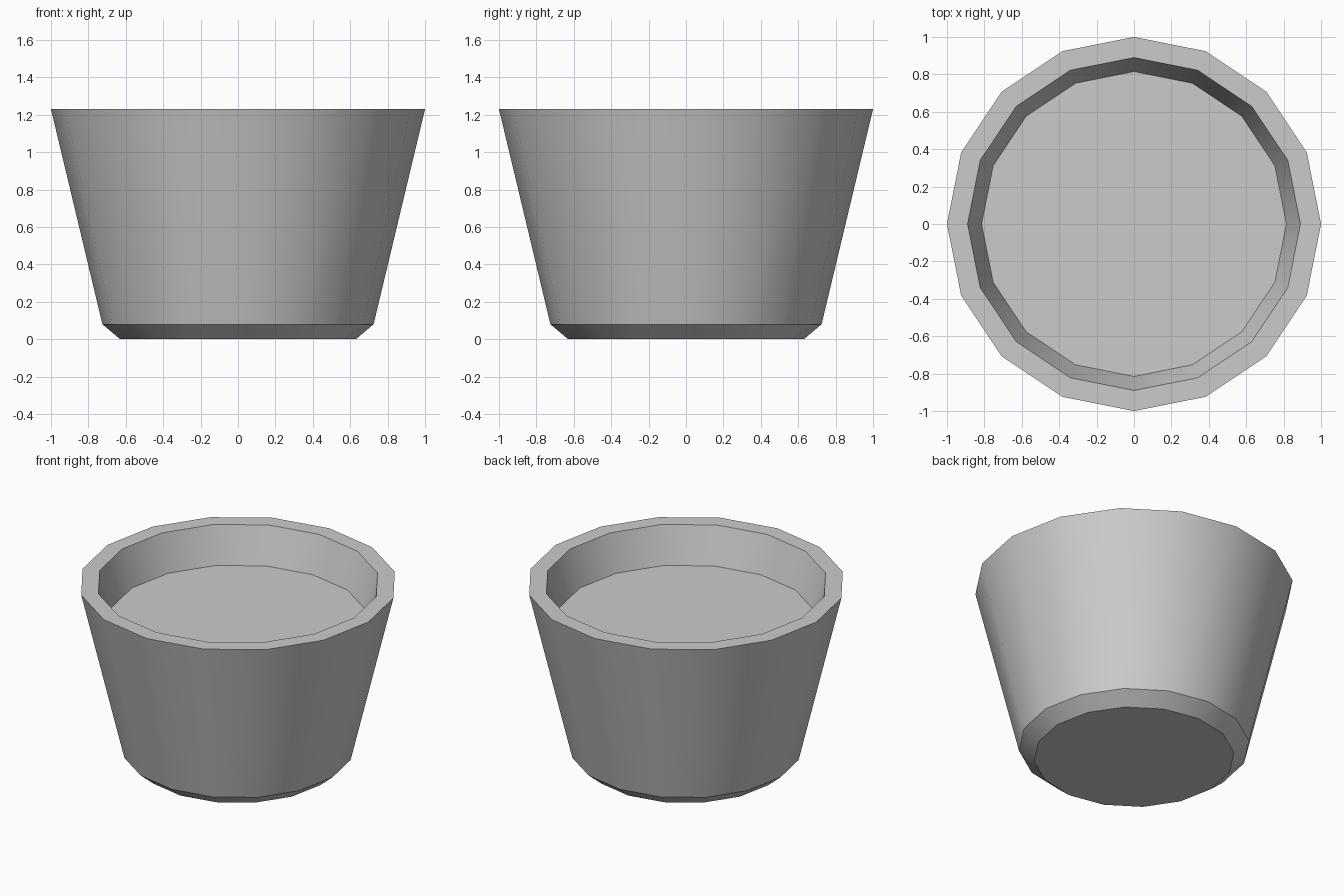
import bpy
import bmesh
from math import cos, sin, tau, radians

cube = bpy.data.objects.get("Cube")
if cube:
    bpy.data.objects.remove(cube)

SIDES = 16

# Single grey material
grey = bpy.data.materials.new("plain grey")
grey.use_nodes = True
colour = (0.6, 0.6, 0.6, 1)
grey.diffuse_color = colour
grey.node_tree.nodes["Principled BSDF"].inputs["Base Color"].default_value = colour

# Profile (radius, height): foot, bevel, outer rim, inner rim, inner floor
profile = [(0.63, 0), (0.725, 0.08), (1, 1.23), (0.89, 1.23), (0.815, 0.98)]

# Tub: rings of the profile, joined and capped at foot and inner floor
bm = bmesh.new()
rings = [[bm.verts.new((r * cos(tau * i / SIDES), r * sin(tau * i / SIDES), z))
          for i in range(SIDES)] for r, z in profile]
for low, high in zip(rings, rings[1:]):
    for i in range(SIDES):
        j = (i + 1) % SIDES
        bm.faces.new((low[i], low[j], high[j], high[i]))
bm.faces.new(rings[0][::-1])
bm.faces.new(rings[-1])

mesh = bpy.data.meshes.new("tub")
bm.to_mesh(mesh)
bm.free()
mesh.materials.append(grey)
tub = bpy.data.objects.new("tub", mesh)
bpy.context.collection.objects.link(tub)

# Smooth walls with crisp rim, bevel and floor edges
bpy.ops.object.select_all(action="DESELECT")
tub.select_set(True)
bpy.context.view_layer.objects.active = tub
bpy.ops.object.shade_smooth_by_angle(angle=radians(30))
